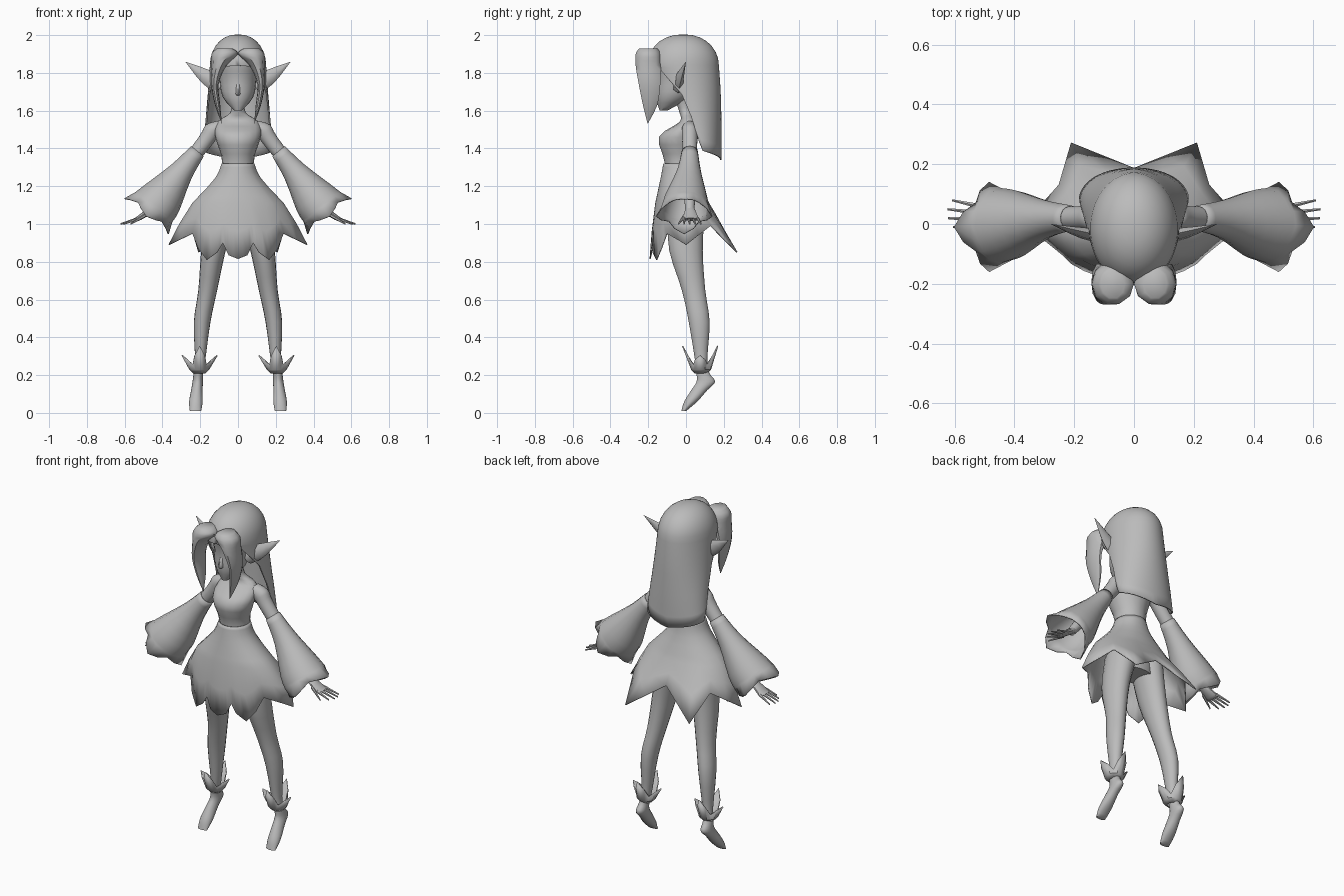
import bpy, bmesh
from math import sin, cos, pi, atan2, radians, degrees
from mathutils import Vector

if "Cube" in bpy.data.objects:
    bpy.data.objects.remove(bpy.data.objects["Cube"], do_unlink=True)

shade = (0.5, 0.5, 0.5, 1)
grey = bpy.data.materials.new("plain grey")
grey.use_nodes = True
grey.diffuse_color = shade
grey.node_tree.nodes["Principled BSDF"].inputs["Base Color"].default_value = shade

side_axis, depth_axis, up_axis = Vector((1, 0, 0)), Vector((0, 1, 0)), Vector((0, 0, 1))
sleeve_up = Vector((.78, 0, .63))
sleeve_along = Vector((.63, 0, -.78))


def smooth(keys, steps=3):
    """Curve through the key tuples."""
    result = []
    last = len(keys) - 1
    for i in range(last):
        near = [keys[min(max(k, 0), last)] for k in range(i - 1, i + 3)]
        for step in range(steps):
            t = step / steps
            result.append([b + t / 2 * (c - a + t * (2 * a - 5 * b + 4 * c - d + t * (3 * (b - c) + d - a)))
                           for a, b, c, d in zip(*near)])
    result.append(list(keys[last]))
    return result


def blend(value, table):
    """Straight-line lookup in rows that start with the key."""
    for (start, *first), (end, *second) in zip(table, table[1:]):
        if value <= end:
            t = max(0, (value - start) / (end - start))
            return [p + (q - p) * t for p, q in zip(first, second)]
    return table[-1][1:]


def ellipse(centre, u, v, ru, rv, count):
    turns = [2 * pi * i / count for i in range(count)]
    return [Vector(centre) + u * ru * cos(a) + v * rv * sin(a) for a in turns]


def skin(name, rings, caps=True, mirror=False, thickness=0, angle=50):
    """Join rings of equal point count into a surface."""
    bm = bmesh.new()
    rows = [[bm.verts.new(point) for point in ring] for ring in rings]
    count = len(rows[0])
    for upper, lower in zip(rows, rows[1:]):
        for i in range(count):
            j = (i + 1) % count
            bm.faces.new((upper[i], upper[j], lower[j], lower[i]))
    if caps:
        bm.faces.new(rows[0])
        bm.faces.new(rows[-1])
    bmesh.ops.remove_doubles(bm, verts=bm.verts, dist=0.0001)
    bmesh.ops.recalc_face_normals(bm, faces=bm.faces)
    mesh = bpy.data.meshes.new(name)
    bm.to_mesh(mesh)
    bm.free()
    mesh.materials.append(grey)
    part = bpy.data.objects.new(name, mesh)
    bpy.context.collection.objects.link(part)
    bpy.ops.object.select_all(action='DESELECT')
    part.select_set(True)
    bpy.context.view_layer.objects.active = part
    bpy.ops.object.shade_smooth_by_angle(angle=radians(angle))
    if thickness:
        modifier = part.modifiers.new("thickness", 'SOLIDIFY')
        modifier.thickness = thickness
        modifier.offset = 0
    if mirror:
        modifier = part.modifiers.new("other side", 'MIRROR')
        modifier.use_mirror_merge = False


def loft(name, keys, u=side_axis, v=depth_axis, count=18, **options):
    """Smooth loft of sections (x, y, z, radius along u, radius along v)."""
    rings = [ellipse((x, y, z), u, v, max(ru, 0), max(rv, 0), count)
             for x, y, z, ru, rv in smooth(keys)]
    skin(name, rings, **options)


# Head with pointed chin, nose and ears
loft("head", [(0, -.12, 1.6, .02, .02), (0, -.07, 1.67, .08, .09), (0, -.04, 1.77, .1, .12),
              (0, -.03, 1.88, .11, .15), (0, -.02, 1.95, .06, .1)])
loft("nose", [(0, -.15, 1.74, .01, .01), (0, -.155, 1.69, .013, .025), (0, -.145, 1.68, .01, .01)], count=8)
loft("ears", [(.09, -.04, 1.73, .045, .03), (.17, -.03, 1.78, .04, .02), (.28, 0, 1.86, 0, 0)],
     u=Vector((-.5, 0, .85)), count=6, mirror=True)

# Torso and neck
loft("torso", [(0, -.02, 1.66, .04, .04), (0, 0, 1.59, .04, .035), (0, .015, 1.54, .11, .05),
               (0, -.04, 1.46, .12, .105), (0, -.03, 1.32, .083, .083), (0, -.02, 1.15, .14, .1),
               (0, 0, .98, .12, .08)])

# Legs with pointed feet
loft("legs", [(.09, 0, 1.06, .08, .1), (.13, 0, .86, .065, .09), (.16, .04, .65, .05, .063),
              (.19, .07, .48, .044, .056), (.2, .08, .28, .027, .033), (.21, .09, .21, .025, .035),
              (.213, .105, .165, .028, .05), (.218, .07, .12, .03, .043), (.223, .025, .06, .036, .035),
              (.225, -.012, .01, .03, .013)], mirror=True)

# Arms, hands and fingers
loft("arms", [(.08, .02, 1.52, .04, .035), (.135, .02, 1.495, .046, .043), (.18, .02, 1.43, .04, .04),
              (.36, .02, 1.2, .033, .033), (.46, .02, 1.07, .022, .024)], u=sleeve_up, mirror=True)
loft("hands", [(.44, .02, 1.09, .02, .022), (.525, .025, 1.03, .014, .042), (.545, .025, 1.025, .01, .04)],
     u=sleeve_up, count=10, mirror=True)
for place, finger in enumerate(("index", "middle", "ring", "little")):
    y = .023 * place - .008
    tip = .605 + .02 * sin(place)
    loft(finger + "_fingers", [(.525, y, 1.03, .009, .009), (tip, y * 1.3, 1, .004, .004)],
         u=up_axis, count=6, mirror=True)
loft("thumbs", [(.49, -.005, 1.045, .011, .011), (.57, -.04, 1, .004, .004)], u=up_axis, count=6, mirror=True)


def four_points(centre, u, v, inner, reach, droop):
    """Ring of four petal tips; the notches between them sink along droop."""
    ring = []
    for k in range(16):
        tip = abs(k % 4 - 2) / 2
        out = u * cos(pi * k / 8) + v * sin(pi * k / 8)
        ring.append(Vector(centre) + out * (inner + reach * tip) + droop * (1 - tip))
    return ring


# Flared sleeves with four points at the cuff
sleeve = [ellipse((x, y, z), sleeve_up, depth_axis, r, r, 16) for x, y, z, r in
          smooth([(.215, .02, 1.385, .04), (.3, .015, 1.275, .062), (.4, 0, 1.14, .11), (.445, -.005, 1.09, .122)])]
sleeve.append(four_points((.485, -.01, 1.04), sleeve_up, depth_axis, .112, .036, sleeve_along * -.03))
skin("sleeves", sleeve, caps=False, mirror=True, thickness=.006)

# Ankle flowers, taller at front and back
flower = [ellipse((.205, .08, z), side_axis, depth_axis, r, r, 16) for z, r in ((.21, .03), (.23, .05))]
flower.append(four_points((.203, .075, .33), side_axis, depth_axis, .05, .043, up_axis * -.075))
for point in flower[-1]:
    point.z += .025 * (abs(point.y - .075) - abs(point.x - .203)) / .093
skin("ankle_flowers", flower, caps=False, mirror=True, thickness=.006, angle=35)

# Petal skirt: seven petals along the hem
half = [(0, -.19, .815), (.05, -.185, .835), (.08, -.175, .9), (.11, -.175, .85), (.165, -.155, .81),
        (.21, -.13, .87), (.24, -.1, .95), (.365, 0, .89), (.25, .13, .99), (.21, .27, .85), (0, .185, .99)]
corners = [Vector(p) for p in half] + [Vector((-x, y, z)) for x, y, z in half[-2:0:-1]]
hem = [a.lerp(b, t) for a, b in zip(corners, corners[1:] + corners[:1]) for t in (0, .5)]
angles = [atan2(p.x / .33, (.02 - p.y) / .22) for p in hem]
waist = smooth([(1.32, .084, -.032, .085), (1.24, .12, -.032, .1), (1.11, .24, -.02, .14)])
skirt = [[Vector((rx * sin(a), y - ry * cos(a), z)) for a in angles] for z, rx, y, ry in waist]
middle = []
for top, bottom in zip(skirt[-1], hem):
    point = top.lerp(bottom, .5)
    middle.append(Vector((point.x * 1.02, point.y * 1.02, point.z)))
skin("petal_skirt", skirt + [middle, hem], caps=False, thickness=.006)

# Long hair: dome on top, open around the face, falling down the back
edge = [(0, 1.84), (45, 1.83), (78, 1.68), (92, 1.39), (180, 1.34)]
shape = [(1.34, .185, .085, .1), (1.5, .172, .06, .125), (1.7, .155, .012, .168), (1.84, .145, -.015, .185)]
turns = [2 * pi * c / 56 for c in range(56)]
hair = []
for r in range(8):
    rise = r / 7 * pi / 2
    spread = sin(rise) ** .9
    hair.append([Vector((.145 * spread * sin(a), -.015 - .185 * spread * cos(a), 1.84 + .16 * cos(rise)))
                 for a in turns])
for r in range(1, 9):
    row = []
    for a in turns:
        low, = blend(degrees(min(a, 2 * pi - a)), edge)
        z = 1.84 + (low - 1.84) * r / 8
        rx, y, ry = blend(z, shape)
        row.append(Vector((rx * sin(a), y - ry * cos(a), z)))
    hair.append(row)
skin("long_hair", hair, caps=False, thickness=.008)

# Front locks: full at the parting, then hanging to a point
loft("front_locks", [(.07, -.2, 1.93, .04, .05), (.07, -.2, 1.9, .07, .07), (.1, -.2, 1.84, .04, .07),
                     (.122, -.193, 1.74, .02, .06), (.108, -.19, 1.63, .014, .04), (.085, -.203, 1.53, 0, 0)],
     count=10, mirror=True)
